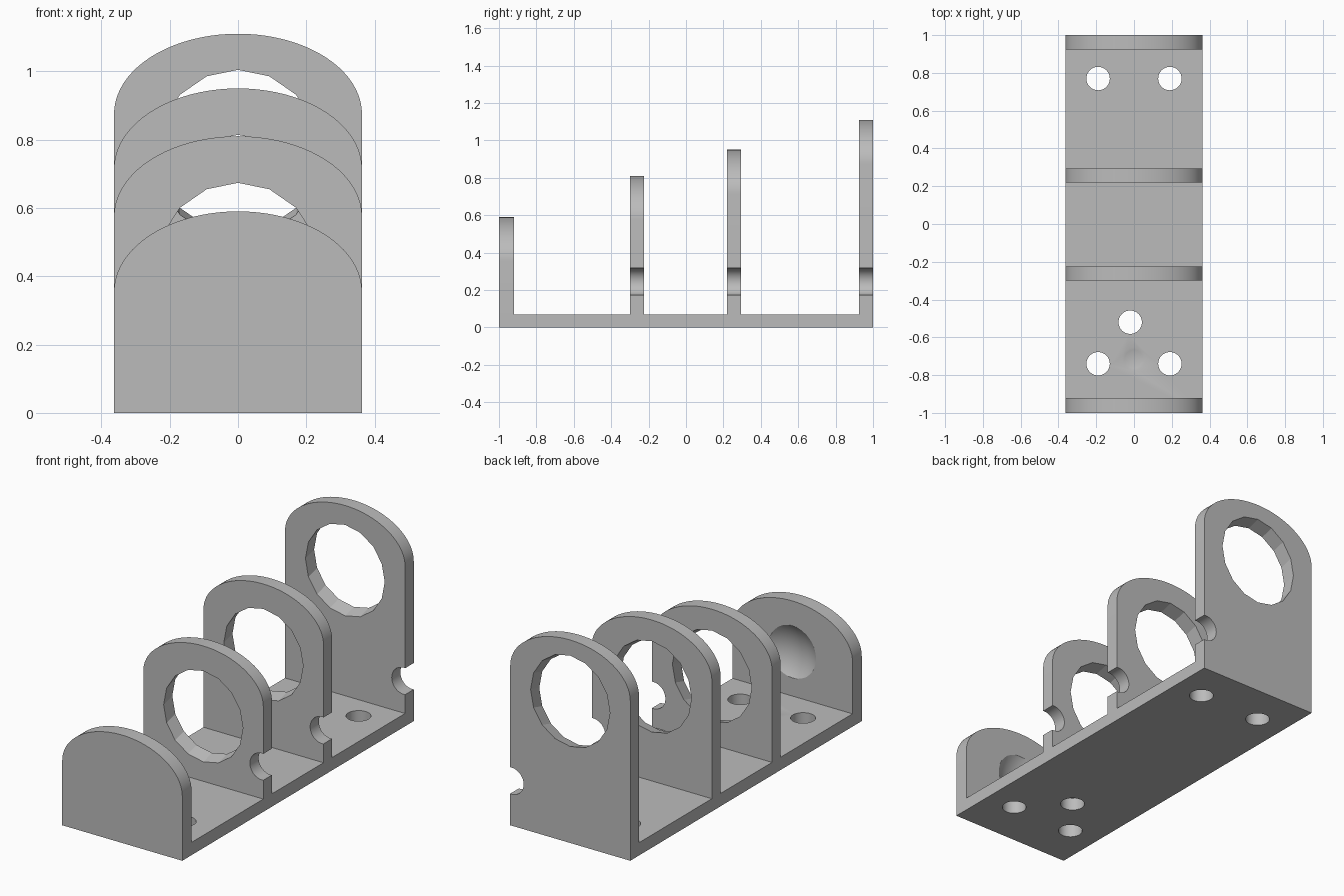
import bpy
import bmesh
from math import atan, cos, pi, radians, sin
from mathutils import Matrix, Vector

default = bpy.data.objects.get("Cube")
if default:
    bpy.data.objects.remove(default, do_unlink=True)

HALF = 0.363      # half width of the bracket
FLOOR = 0.07      # base thickness
ARCH = 0.235      # rise of the elliptical arch
SLOPE = 0.27      # tilt of the bore axis

grey = bpy.data.materials.new("plain grey")
grey.use_nodes = True
grey.diffuse_color = (0.5, 0.5, 0.5, 1)
grey.node_tree.nodes["Principled BSDF"].inputs["Base Color"].default_value = (0.5, 0.5, 0.5, 1)


def add_object(name, bm):
    bmesh.ops.recalc_face_normals(bm, faces=bm.faces)
    mesh = bpy.data.meshes.new(name)
    bm.to_mesh(mesh)
    bm.free()
    mesh.materials.append(grey)
    obj = bpy.data.objects.new(name, mesh)
    bpy.context.collection.objects.link(obj)
    return obj


def cylinder(name, centre, axis, radius, length, sides):
    bm = bmesh.new()
    turn = Vector(axis).to_track_quat('Z', 'Y').to_matrix().to_4x4()
    bmesh.ops.create_cone(bm, cap_ends=True, segments=sides, radius1=radius,
                          radius2=radius, depth=length,
                          matrix=Matrix.Translation(centre) @ turn)
    return add_object(name, bm)


def arched_plate(name, front, back, top, steps=40):
    """Upright plate with an elliptical top, resting on the base."""
    spring = top - ARCH
    outline = [(-HALF, FLOOR), (HALF, FLOOR)]
    outline += [(HALF * cos(pi * i / steps), spring + ARCH * sin(pi * i / steps))
                for i in range(steps + 1)]
    bm = bmesh.new()
    face = bm.faces.new([bm.verts.new((x, front, z)) for x, z in outline])
    new = bmesh.ops.extrude_face_region(bm, geom=[face])["geom"]
    bmesh.ops.translate(bm, vec=(0, back - front, 0),
                        verts=[v for v in new if isinstance(v, bmesh.types.BMVert)])
    return add_object(name, bm)


def cut(obj, cutters):
    bpy.context.view_layer.objects.active = obj
    for cutter in cutters:
        mod = obj.modifiers.new("cut", 'BOOLEAN')
        mod.operation = 'DIFFERENCE'
        mod.solver = 'EXACT'
        mod.object = cutter
        bpy.ops.object.modifier_apply(modifier=mod.name)


# Base plate
bm = bmesh.new()
bmesh.ops.create_cube(bm, size=1, matrix=Matrix.Translation((0, 0, FLOOR / 2))
                      @ Matrix.Diagonal((2 * HALF, 2, FLOOR, 1)))
base = add_object("base_plate", bm)

# Upright plates, rising towards the back
front_stop = arched_plate("front_stop", -1, -0.92, 0.59)
supports = [arched_plate("front_support", -0.3, -0.225, 0.81),
            arched_plate("middle_support", 0.22, 0.295, 0.95),
            arched_plate("rear_support", 0.925, 1, 1.11)]

# Cutters: tilted bore, round seat, side groove and screw holes
bore = cylinder("bore_cutter", (0, 0.4, 0.425 + 0.7 * SLOPE), (0, 1, SLOPE), 0.24, 1.8, 16)
groove = cylinder("groove_cutter", (0.355, 0.4, 0.245), (0, 1, 0), 0.073, 1.8, 32)
bm = bmesh.new()
bmesh.ops.create_uvsphere(bm, u_segments=48, v_segments=32, radius=0.25,
                          matrix=Matrix.Translation((0, -0.715, 0.312)))
seat = add_object("seat_cutter", bm)
screws = [cylinder("screw_hole_cutter", (x, y, FLOOR / 2), (0, 0, 1), 0.062, 0.3, 32)
          for x, y in ((-0.19, 0.77), (0.19, 0.77), (-0.19, -0.74), (0.19, -0.74), (-0.02, -0.52))]

cut(base, screws + [seat])
cut(front_stop, [seat])
for plate in supports:
    cut(plate, [bore, groove])

for cutter in screws + [bore, groove, seat]:
    bpy.data.objects.remove(cutter, do_unlink=True)

# Smooth the arches, dish and holes; keep the bore faceted
bpy.ops.object.select_all(action='DESELECT')
for obj in supports + [base, front_stop]:
    obj.select_set(True)
bpy.context.view_layer.objects.active = base
bpy.ops.object.shade_smooth_by_angle(angle=radians(20))
